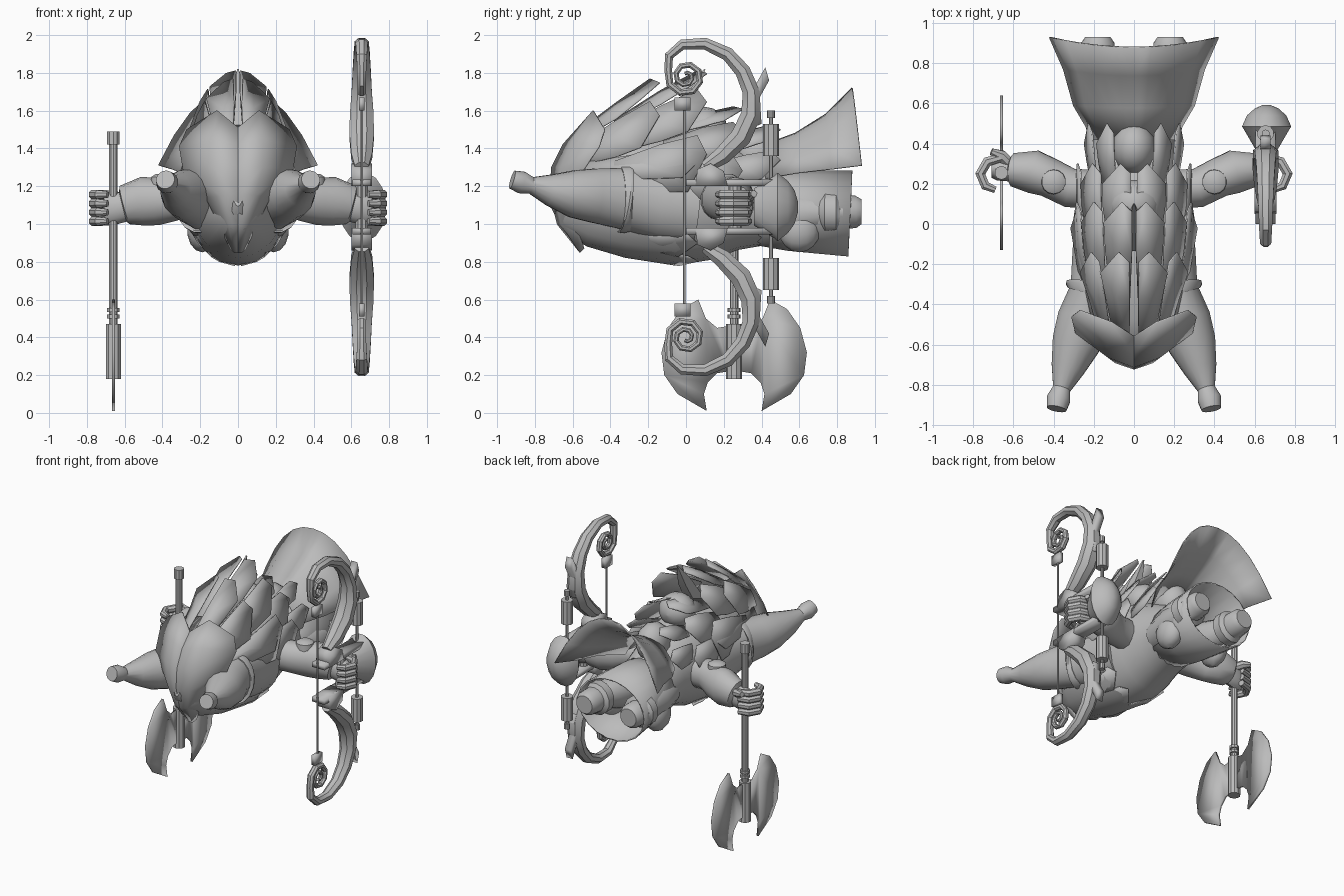
import bpy, bmesh, math
from mathutils import Vector

cube = bpy.data.objects.get("Cube")
if cube:
    bpy.data.objects.remove(cube)

grey = bpy.data.materials.new("plain_grey")
grey.use_nodes = True
COL = (0.5, 0.5, 0.5, 1)
grey.diffuse_color = COL
grey.node_tree.nodes["Principled BSDF"].inputs["Base Color"].default_value = COL


def make(name, verts, faces, mirror=False, thick=0, recalc=True):
    me = bpy.data.meshes.new(name)
    me.from_pydata([tuple(v) for v in verts], [], faces)
    bm = bmesh.new()
    bm.from_mesh(me)
    if recalc:
        bmesh.ops.recalc_face_normals(bm, faces=bm.faces)
    bm.to_mesh(me)
    bm.free()
    me.materials.append(grey)
    ob = bpy.data.objects.new(name, me)
    bpy.context.collection.objects.link(ob)
    if thick:
        m = ob.modifiers.new("thickness", 'SOLIDIFY')
        m.thickness, m.offset = thick, 0
    if mirror:
        ob.modifiers.new("mirror", 'MIRROR').use_clip = False
    return ob


def loft(name, rings, ref=(1, 0, 0), n=14, caps=True, mirror=False, thick=0):
    """Skin along rings of (x, y, z, radius across ref, other radius)."""
    pts = [Vector(r[:3]) for r in rings]
    verts, faces = [], []
    for i, r in enumerate(rings):
        t = (pts[min(i + 1, len(pts) - 1)] - pts[max(i - 1, 0)]).normalized()
        side = Vector(ref)
        side = (side - t * side.dot(t)).normalized()
        up = t.cross(side)
        for k in range(n):
            a = 2 * math.pi * (k + 0.5) / n
            verts.append(pts[i] + side * r[3] * math.cos(a) + up * r[-1] * math.sin(a))
    for i in range(len(rings) - 1):
        for k in range(n):
            j = (k + 1) % n
            faces.append((i * n + k, i * n + j, i * n + n + j, i * n + n + k))
    if caps:
        faces += [tuple(range(n)), tuple(range(len(verts) - n, len(verts)))]
    return make(name, verts, faces, mirror, thick)


def sheet(name, rows, mirror=True, thick=0.008):
    w = len(rows[0])
    faces = [(i * w + k, i * w + k + 1, i * w + w + k + 1, i * w + w + k)
             for i in range(len(rows) - 1) for k in range(w - 1)]
    return make(name, [p for r in rows for p in r], faces, mirror, thick)


def slab(name, x, outline, thick):
    return make(name, [(x, y, z) for y, z in outline], [tuple(range(len(outline)))], thick=thick)


def rod(name, x, y, z0, z1, r, n=10):
    return loft(name, [(x, y, z0, r), (x, y, z1, r)], n=n)


def ball(name, c, rad, mirror=False):
    rings = [(c[0], c[1] - rad[1] * math.cos(a), c[2], rad[0] * math.sin(a), rad[2] * math.sin(a))
             for a in (math.pi * (i + 0.1) / 8.2 for i in range(9))]
    return loft(name, rings, mirror=mirror)


# torso and open skirt
loft("torso", [(0, -.69, 1.19, .03, .1), (0, -.62, 1.17, .12, .21), (0, -.5, 1.16, .2, .28),
               (0, -.3, 1.14, .26, .32), (0, -.05, 1.13, .28, .35), (0, .15, 1.13, .26, .32),
               (0, .32, 1.11, .22, .25), (0, .45, 1.08, .21, .2)], n=18)
loft("skirt", [(0, .38, 1.08, .2, .19), (0, .55, 1.07, .23, .21), (0, .87, 1.055, .27, .225)],
     n=20, caps=False, thick=.01)

# legs and boots
loft("leg", [(.12, .4, 1.05, .1), (.15, .6, 1.05, .12), (.17, .72, 1.06, .09),
             (.175, .74, 1.06, .115), (.175, .8, 1.06, .115), (.18, .82, 1.06, .09),
             (.18, .9, 1.065, .085), (.18, .93, 1.065, .065)], mirror=True)
ball("hip_pad", (.19, .6, .97), (.08, .11, .12), True)

# long tapering horn with flared tip
loft("horn", [(.14, .05, 1.09, .15, .2), (.17, -.15, 1.11, .14, .19), (.205, -.33, 1.135, .115, .165),
              (.25, -.48, 1.15, .135, .147), (.29, -.6, 1.16, .122, .127), (.33, -.72, 1.18, .085, .085),
              (.36, -.82, 1.205, .045, .045), (.375, -.87, 1.22, .06, .06),
              (.385, -.92, 1.235, .05, .05)], n=16, mirror=True)
loft("horn_band", [(.198, -.3, 1.13, .125, .174), (.2, -.315, 1.13, .14, .183),
                   (.206, -.335, 1.135, .14, .183), (.21, -.35, 1.135, .125, .172)], n=16, mirror=True)

# beaked hood
sheet("hood", [
    [(0, -.56, .85), (.02, -.56, .85), (.04, -.54, .87)],
    [(0, -.68, 1.0), (.05, -.66, 1.0), (.1, -.58, 1.0)],
    [(0, -.72, 1.16), (.09, -.69, 1.15), (.17, -.6, 1.14)],
    [(0, -.71, 1.3), (.13, -.66, 1.3), (.29, -.54, 1.29)],
    [(0, -.65, 1.42), (.13, -.6, 1.44), (.31, -.46, 1.41)],
    [(0, -.56, 1.51), (.11, -.49, 1.6), (.27, -.43, 1.5)]])


# overlapping armour shingles, flaring to the rear
def shingles(name, y0, y1, inner, outer, angles, half):
    for i, deg in enumerate(angles):
        def at(y, r, da):
            a = math.radians(deg + da)
            return (r[0] * math.sin(a), y, 1.17 + r[1] * math.cos(a))
        mid = [(p + q) / 2 * 1.05 for p, q in zip(inner, outer)]
        ym = (y0 + y1) / 2
        sheet(f"{name}_{i + 1}", [
            [at(y0, inner, -half * .8), at(y0, inner, 0), at(y0, inner, half * .8)],
            [at(ym, mid, -half), at(ym, mid, 0), at(ym, mid, half)],
            [at(y1 - .05, outer, -half), at(y1, outer, -half * .3), at(y1 - .1, outer, half)]])


shingles("front_shingle", -.6, -.14, (.17, .3), (.29, .6), (20, 52), 15)
shingles("side_shingle", -.53, .08, (.22, .27), (.32, .36), (65,), 13)
shingles("middle_shingle", -.38, .11, (.24, .38), (.3, .64), (16, 46, 76), 14)
shingles("rear_shingle", -.12, .3, (.25, .34), (.29, .45), (18, 50, 80), 15)
shingles("collar_shingle", .12, .5, (.2, .27), (.25, .39), (36, 68), 12)
shingles("belly_shingle", -.35, .06, (.26, .3), (.29, .39), (115, 138, 164), 13)

# head and crest
ball("head", (0, .38, 1.37), (.11, .13, .14))
ball("neck_hump", (0, .1, 1.5), (.13, .12, .12))
loft("crest", [(0, -.1, 1.5, .06), (0, .02, 1.68, .045), (0, .1, 1.82, .005)], n=4)

# flaring rear cape
cape = []
for y, w, top, low, dip in ((.42, .2, 1.42, 1.24, 0), (.58, .3, 1.48, 1.27, .01),
                            (.74, .35, 1.58, 1.29, .03), (.88, .42, 1.72, 1.31, .05)):
    cape.append([(w * s, y + dip * s * s, low + (top - low) * (1 - s ** 2.2))
                 for s in (0, .2, .4, .6, .8, 1)])
sheet("cape", cape)

# arms, cuffs and hands
loft("arm", [(.18, .17, 1.13, .1, .11), (.32, .18, 1.13, .1, .11), (.42, .23, 1.12, .1, .125),
             (.5, .26, 1.12, .11, .13), (.6, .27, 1.1, .085, .105), (.61, .27, 1.09, .06, .08),
             (.68, .27, 1.08, .055, .09), (.71, .27, 1.08, .04, .07)], ref=(0, 1, 0), mirror=True)
loft("shoulder_stud", [(.4, .21, 1.17, .065), (.4, .21, 1.25, .06), (.4, .21, 1.265, .035)],
     mirror=True)
for i in range(4):
    z = 1.015 + i * .047
    loft(f"finger_{i + 1}", [(.66, .33, z, .022), (.73, .31, z, .027), (.765, .25, z, .027),
                             (.74, .19, z, .025), (.69, .17, z, .018)],
         ref=(0, 0, 1), n=8, mirror=True)
loft("thumb", [(.62, .3, 1.13, .03), (.66, .34, 1.15, .03), (.71, .36, 1.16, .018)],
     ref=(0, 0, 1), n=8, mirror=True)

# double-bladed axe
AX, AY = -.66, .255
rod("axe_shaft", AX, AY, .2, 1.44, .023)
rod("axe_cap", AX, AY, 1.42, 1.49, .034)
rod("axe_socket", AX, AY, .18, .47, .042)
for z in (.5, .535):
    rod("axe_collar", AX, AY, z, z + .02, .034)
for s in (-1, 1):
    slab("axe_blade", AX, [(AY + s * d, z) for d, z in (
        (.03, .46), (.09, .45), (.15, .5), (.19, .6), (.28, .55), (.35, .45), (.385, .32), (.37, .2),
        (.3, .1), (.145, .01), (.16, .1), (.14, .16), (.09, .21), (.03, .22))], .016)

# curled bow, built as an upper and a lower half
BX, MID = .655, 1.09
for s, half in ((1, "upper"), (-1, "lower")):
    def zz(z):
        return MID + s * (z - MID)
    limb = [(.1, 1.3, .04), (.19, 1.36, .06), (.29, 1.46, .07), (.345, 1.58, .068), (.345, 1.7, .058),
            (.3, 1.81, .052), (.22, 1.9, .046), (.1, 1.955, .04), (-.02, 1.95, .035), (-.09, 1.89, .03)]
    for k in range(16):
        a = math.radians(160 + k * 45)
        r = .1 - k * .0055
        limb.append((r * math.cos(a), 1.78 + r * math.sin(a), .026 - k * .0009))
    loft(half + "_limb", [(BX, y, zz(z), r, r * .85) for y, z, r in limb], n=8)
    slab(half + "_fin", BX, [(y, zz(z)) for y, z in (
        (.33, 1.5), (.4, 1.53), (.39, 1.67), (.44, 1.76), (.42, 1.83), (.37, 1.74), (.33, 1.66))], .05)
    slab(half + "_grip_bracket", BX, [(y, zz(z)) for y, z in (
        (.05, 1.2), (.22, 1.2), (.2, 1.28), (.13, 1.32), (.06, 1.29))], .11)
    slab(half + "_crossbar", BX, [(y, zz(z)) for y, z in (
        (0, 1.2), (.47, 1.2), (.47, 1.235), (0, 1.235))], .1)
    slab(half + "_string_block", BX, [(y, zz(z)) for y, z in (
        (-.06, 1.6), (.025, 1.6), (.025, 1.67), (-.06, 1.67))], .03)
    lo, hi = sorted((zz(1.36), zz(1.53)))
    rod(half + "_weight", BX, .45, lo, hi, .042)
    rod(half + "_weight_knob", BX, .45, zz(1.56), zz(1.6), .02)
rod("bow_string", BX, -.01, .55, 1.63, .007, 6)
rod("weight_rod", BX, .45, .6, 1.58, .011, 8)
rod("bow_grip", BX, .26, .96, 1.22, .035)
loft("bow_shield", [(BX + .005, y, MID, rx, rz) for y, rx, rz in (
    (.36, .05, .1), (.47, .115, .17), (.485, .125, .185), (.54, .1, .14), (.575, .06, .09), (.592, .02, .03))],
    n=16)

# keep crisp edges, smooth the rest
bpy.ops.object.select_all(action='DESELECT')
for ob in bpy.context.scene.objects:
    if ob.type == 'MESH':
        ob.select_set(True)
        bpy.context.view_layer.objects.active = ob
bpy.ops.object.shade_smooth_by_angle(angle=math.radians(35))
